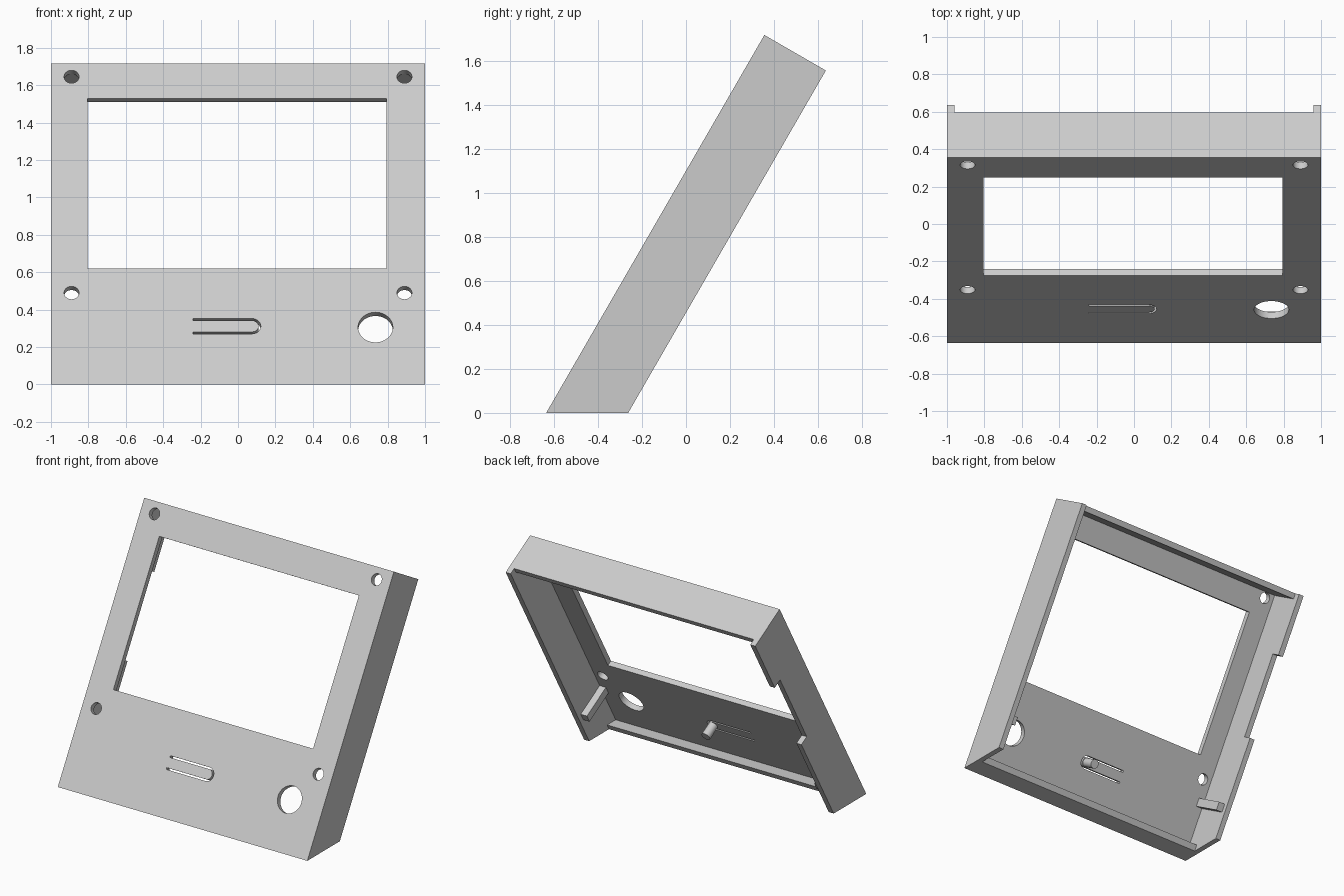
import bpy, bmesh
from math import sin, cos, pi, radians
from mathutils import Vector

cube = bpy.data.objects.get("Cube")
if cube:
    bpy.data.objects.remove(cube, do_unlink=True)

mat = bpy.data.materials.new("light grey plastic")
mat.use_nodes = True
GREY = (0.6, 0.6, 0.6, 1)
mat.diffuse_color = GREY
mat.node_tree.nodes["Principled BSDF"].inputs["Base Color"].default_value = GREY

# Leaning frame: x across, v up the slope, w from the face into the case
TILT = radians(30)
ORIGIN = Vector((0, -0.635, 0))
V_AXIS = Vector((0, sin(TILT), cos(TILT)))
W_AXIS = Vector((0, cos(TILT), -sin(TILT)))
LENGTH, DEPTH, WALL = 1.982, 0.3225, 0.04
SLOPE = sin(TILT) / cos(TILT)      # v gained per w along the level base


def place(x, v, w):
    return ORIGIN + Vector((x, 0, 0)) + V_AXIS * v + W_AXIS * w


def extrude(name, outline, start, end, along):
    """Extrude an outline: (v, w) points along x, or (x, v) points along w."""
    bm = bmesh.new()
    rings = []
    for d in (start, end):
        rings.append([bm.verts.new(place(d, a, b) if along == "x" else place(a, b, d))
                      for a, b in outline])
    n = len(outline)
    bm.faces.new(rings[0])
    bm.faces.new(rings[1])
    for i in range(n):
        j = (i + 1) % n
        bm.faces.new((rings[0][i], rings[0][j], rings[1][j], rings[1][i]))
    bmesh.ops.recalc_face_normals(bm, faces=bm.faces)
    mesh = bpy.data.meshes.new(name)
    bm.to_mesh(mesh)
    bm.free()
    mesh.materials.append(mat)
    obj = bpy.data.objects.new(name, mesh)
    bpy.context.collection.objects.link(obj)
    return obj


def arc(cx, cv, r, a0, a1, steps):
    return [(cx + r * cos(a0 + (a1 - a0) * i / steps),
             cv + r * sin(a0 + (a1 - a0) * i / steps)) for i in range(steps + 1)]


def circle(cx, cv, r, sides=32):
    return arc(cx, cv, r, 0, 2 * pi, sides)[:-1]


def rect(a0, a1, b0, b1):
    return [(a0, b0), (a1, b0), (a1, b1), (a0, b1)]


# Front panel
INNER = 1 - WALL
panel = extrude("front_panel", [(0, 0), (LENGTH, 0), (LENGTH, WALL), (WALL * SLOPE, WALL)],
                -INNER, INNER, "x")

# Openings: screen window, screw holes, knob hole and U-shaped button slot
TONGUE_X, TONGUE_V, TONGUE_R, GAP = 0.075, 0.36, 0.035, 0.012
outer = arc(TONGUE_X, TONGUE_V, TONGUE_R + GAP, -pi / 2, pi / 2, 16)
inner = arc(TONGUE_X, TONGUE_V, TONGUE_R, pi / 2, -pi / 2, 16)
slot = ([(-0.24, outer[0][1])] + outer + [(-0.24, outer[-1][1])]
        + [(-0.24, inner[0][1])] + inner + [(-0.24, inner[-1][1])])
openings = [rect(-0.805, 0.795, 0.717, 1.767), circle(0.735, 0.353, 0.093, 48), slot]
openings += [circle(x, v, 0.04) for x in (-0.89, 0.89) for v in (0.566, 1.9)]
for outline in openings:
    cutter = extrude("opening_cutter", outline, -0.05, 0.1, "w")
    cutter.hide_render = True
    mod = panel.modifiers.new("opening", "BOOLEAN")
    mod.operation = "DIFFERENCE"
    mod.solver = "EXACT"
    mod.object = cutter
    bpy.context.view_layer.objects.active = panel
    bpy.ops.object.modifier_apply(modifier=mod.name)
    bpy.data.objects.remove(cutter, do_unlink=True)

# Side walls, the right one with a notch in its rear edge
foot = DEPTH * SLOPE
side = [(0, 0), (LENGTH, 0), (LENGTH, DEPTH), (foot, DEPTH)]
notch = [(1.535, DEPTH), (1.535, DEPTH - 0.07), (0.925, DEPTH - 0.07), (0.925, DEPTH)]
extrude("left_wall", side, INNER, 1, "x")
extrude("right_wall", side[:3] + notch + side[3:], -1, -INNER, "x")

# Top wall, set in from the rear edge
extrude("top_wall", rect(LENGTH - WALL, LENGTH, WALL, DEPTH - 0.046), -INNER, INNER, "x")

# Shallow floor lip, level with the ground
lip, rise = 0.125, 0.045
extrude("floor_lip", [(WALL * SLOPE, WALL), (lip * SLOPE, lip),
                      (lip * SLOPE + rise, lip), (WALL * SLOPE + rise, WALL)],
        -INNER, INNER, "x")

# Catch blocks inside both side walls
for name, sign in (("left_catch", 1), ("right_catch", -1)):
    extrude(name, rect(0.375, 0.435, WALL, 0.29), sign * 0.91, sign * INNER, "x")

# Button post behind the tongue
post = extrude("button_post", circle(TONGUE_X, TONGUE_V, 0.032), WALL, 0.14, "w")

# Smooth the round surfaces, keeping edges sharp
bpy.ops.object.select_all(action="DESELECT")
for obj in (panel, post):
    obj.select_set(True)
bpy.context.view_layer.objects.active = panel
bpy.ops.object.shade_smooth_by_angle(angle=radians(30))
